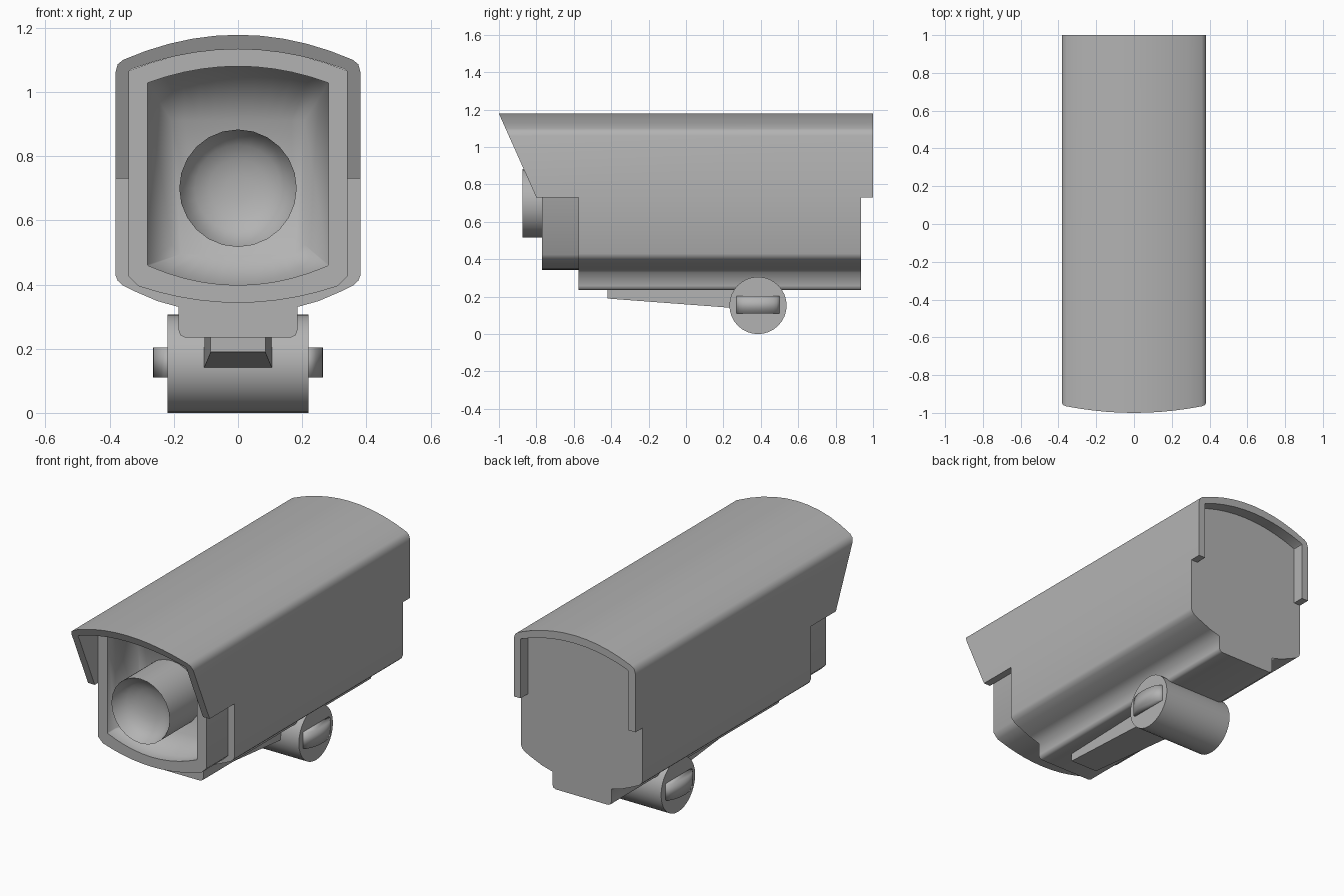
import bpy, bmesh
from math import sin, cos, pi, radians

if "Cube" in bpy.data.objects:
    bpy.data.objects.remove(bpy.data.objects["Cube"])

grey = bpy.data.materials.new("mid_grey")
grey.diffuse_color = (.45, .45, .45, 1)
grey.use_nodes = True
grey.node_tree.nodes["Principled BSDF"].inputs["Base Color"].default_value = grey.diffuse_color


def loft(name, loops, angle=30):
    """Skin a series of equal-length 3D loops and cap both ends."""
    bm = bmesh.new()
    rings = [[bm.verts.new(p) for p in lp] for lp in loops]
    n = len(rings[0])
    for a, b in zip(rings, rings[1:]):
        for i in range(n):
            j = (i + 1) % n
            bm.faces.new((a[i], a[j], b[j], b[i]))
    bm.faces.new(rings[0])
    bm.faces.new(rings[-1])
    bmesh.ops.recalc_face_normals(bm, faces=bm.faces)
    me = bpy.data.meshes.new(name)
    bm.to_mesh(me)
    bm.free()
    me.materials.append(grey)
    ob = bpy.data.objects.new(name, me)
    bpy.context.collection.objects.link(ob)
    bpy.ops.object.select_all(action='DESELECT')
    ob.select_set(True)
    bpy.context.view_layer.objects.active = ob
    bpy.ops.object.shade_smooth_by_angle(angle=radians(angle))
    return ob


def arc(hw, z_side, z_mid, n=10):
    """Shallow arc in x-z running from +hw to -hw."""
    return [(hw * t, z_mid + (z_side - z_mid) * t * t)
            for t in (1 - 2 * i / n for i in range(n + 1))]


def mirror(half):
    """The left-hand copy of a right-hand profile, in reverse order."""
    return [(-x, z) for x, z in reversed(half)]


def at_y(profile, y):
    return [(x, y, z) for x, z in profile]


# Sun hood: arched shell with a raked front edge
out_side = [(.382, .73), (.382, 1.06), (.375, 1.086)]
in_side = [(.34, .73), (.34, 1.065)]
outer = out_side + arc(.358, 1.1, 1.178) + mirror(out_side)
inner = in_side + arc(.332, 1.071, 1.133) + mirror(in_side)
hood = outer + inner[::-1]
loft("sun_hood", [[(x, -1 + (1.178 - z) * .2 / .448, z) for x, z in hood],
                  at_y(hood, 1)], 50)

# Main housing with stepped shoulders and a keel below
side = [(.165, .235), (.18, .242), (.185, .258), (.185, .33), (.25, .348),
        (.32, .378), (.36, .398), (.375, .412), (.382, .43), (.382, .73), (.339, .73)]
body = side + arc(.339, 1.066, 1.131) + mirror(side)
loft("housing", [at_y(body, -.575), at_y(body, .935)], 80)


# Front bezel: frame with a straight lip and a tapered recess
def frame(hw, bot_side, bot_mid, top_side, top_mid, corner):
    low = arc(hw - corner, bot_side - corner, bot_mid)[::-1]
    return ([(-hw, bot_side)] + low + [(hw, bot_side)]
            + arc(hw, top_side, top_mid))


rim = frame(.3405, .425, .343, 1.066, 1.134, .03)
opening = frame(.282, .462, .398, 1.028, 1.08, .004)
recess = frame(.207, .525, .492, .91, .91, .03)
loft("front_bezel", [at_y(rim, -.56), at_y(rim, -.77), at_y(opening, -.77),
                     at_y(opening, -.70), at_y(recess, -.60)], 62)


# Lens barrel with a concave glass
def circle(r, n):
    return [(r * cos(2 * pi * i / n), r * sin(2 * pi * i / n)) for i in range(n)]


lens = [(.183, -.59), (.183, -.875), (.165, -.835), (.135, -.805),
        (.09, -.785), (.04, -.775)]
loft("lens", [[(a, y, b + .70) for a, b in circle(r, 24)] for r, y in lens])

# Mounting arm widening and dropping towards the pivot
loft("mount_arm", [[(-w, y, z), (w, y, z), (w, y, .24), (-w, y, .24)]
                   for w, y, z in ((.085, -.42, .19), (.106, .25, .14), (.106, .38, .13))])

# Pivot barrel across the arm
loft("pivot_barrel", [[(x, .385 + a, .153 + b) for a, b in circle(.153, 32)]
                      for x in (-.22, .22)])

# Rounded grip tab on each end of the pivot
for s, label in ((-1, "left"), (1, "right")):
    tab = [(s * .20, .27), (s * .20, .50)]
    tab += [(s * (.22 + .045 * sin(pi * i / 12)), .385 + .115 * cos(pi * i / 12))
            for i in range(13)]
    loft("pivot_tab_" + label, [[(x, y, z) for x, y in tab] for z in (.11, .203)], 100)
